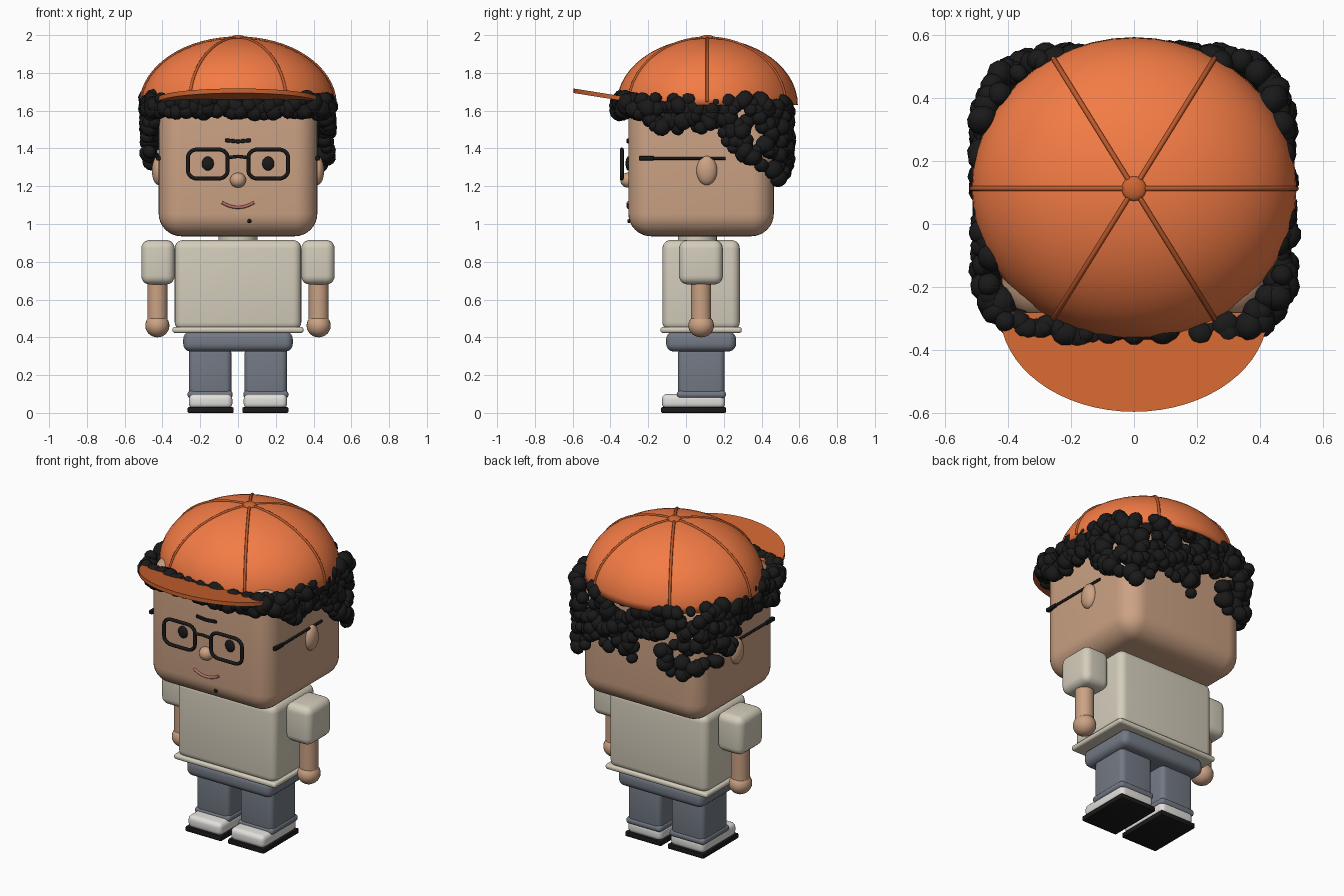
import bpy, bmesh, math, random
from mathutils import Matrix, Vector

if "Cube" in bpy.data.objects:
    bpy.data.objects.remove(bpy.data.objects["Cube"])

random.seed(7)


def material(name, r, g, b):
    m = bpy.data.materials.new(name)
    m.diffuse_color = (r, g, b, 1)
    m.use_nodes = True
    m.node_tree.nodes["Principled BSDF"].inputs["Base Color"].default_value = m.diffuse_color
    return m


SKIN = material("skin", 0.60, 0.36, 0.23)
ORANGE = material("cap_orange", 0.90, 0.20, 0.06)
DARK_ORANGE = material("cap_trim", 0.50, 0.10, 0.025)
BRIM = material("brim_orange", 0.62, 0.13, 0.03)
BLACK = material("black", 0.01, 0.01, 0.01)
CREAM = material("shirt_cream", 0.66, 0.61, 0.50)
DENIM = material("denim", 0.17, 0.19, 0.23)
WHITE = material("shoe_white", 0.75, 0.74, 0.71)
LIP = material("lip", 0.50, 0.17, 0.15)


def finish(name, bm, mat, angle=40):
    me = bpy.data.meshes.new(name)
    bmesh.ops.recalc_face_normals(bm, faces=bm.faces)
    bm.to_mesh(me)
    bm.free()
    ob = bpy.data.objects.new(name, me)
    bpy.context.collection.objects.link(ob)
    me.materials.append(mat)
    bpy.ops.object.select_all(action='DESELECT')
    ob.select_set(True)
    bpy.context.view_layer.objects.active = ob
    bpy.ops.object.shade_smooth_by_angle(angle=math.radians(angle))
    return ob


def box(name, x, y, z, r, mat, segs=5, tilt=0):
    """Rounded box given as (min, max) on each axis."""
    bm = bmesh.new()
    bmesh.ops.create_cube(bm, size=1)
    bmesh.ops.scale(bm, verts=bm.verts, vec=(x[1] - x[0], y[1] - y[0], z[1] - z[0]))
    bmesh.ops.bevel(bm, geom=bm.edges[:], offset=r, segments=segs, profile=0.5, affect='EDGES')
    c = Vector((sum(x) / 2, sum(y) / 2, sum(z) / 2))
    bmesh.ops.transform(bm, verts=bm.verts,
                        matrix=Matrix.Translation(c) @ Matrix.Rotation(tilt, 4, 'Y'))
    return finish(name, bm, mat)


def ball(name, c, s, mat):
    bm = bmesh.new()
    bmesh.ops.create_uvsphere(bm, u_segments=24, v_segments=14, radius=1,
                              matrix=Matrix.Translation(c) @ Matrix.Diagonal((*s, 1)))
    return finish(name, bm, mat)


def cylinder(name, c, r, h, mat):
    bm = bmesh.new()
    bmesh.ops.create_cone(bm, cap_ends=True, segments=32, radius1=r, radius2=r, depth=h,
                          matrix=Matrix.Translation(c))
    return finish(name, bm, mat)


def tube(name, pts, r, mat, closed=False):
    cu = bpy.data.curves.new(name, 'CURVE')
    cu.dimensions = '3D'
    cu.bevel_depth, cu.bevel_resolution, cu.use_fill_caps = r, 2, True
    sp = cu.splines.new('POLY')
    sp.points.add(len(pts) - 1)
    for p, co in zip(sp.points, pts):
        p.co = (*co, 1)
    sp.use_cyclic_u = closed
    cu.materials.append(mat)
    ob = bpy.data.objects.new(name, cu)
    bpy.context.collection.objects.link(ob)
    bpy.ops.object.select_all(action='DESELECT')
    ob.select_set(True)
    bpy.context.view_layer.objects.active = ob
    bpy.ops.object.convert(target='MESH')
    bpy.ops.object.shade_smooth_by_angle(angle=math.radians(50))


def span(s, a, b):
    return tuple(sorted((s * a, s * b)))


# Head, neck and face
box("head", (-.42, .42), (-.305, .465), (.935, 1.71), .12, SKIN, 8)
cylinder("neck", (0, .06, .93), .09, .1, SKIN)
cylinder("collar", (0, .06, .915), .103, .04, CREAM)
ball("nose", (0, -.308, 1.232), (.042, .04, .04), SKIN)
tube("mouth", [(.085 * t, -.306, 1.088 + .026 * t * t) for t in [i / 6 - 1 for i in range(13)]],
     .008, LIP)
ball("chin_mole", (.06, -.302, 1.015), (.011, .009, .011), BLACK)

# Body
box("torso", (-.335, .335), (-.125, .285), (.435, .915), .045, CREAM)
box("shirt_hem", (-.347, .347), (-.135, .295), (.423, .455), .014, CREAM)
box("trouser_hips", (-.29, .29), (-.105, .265), (.325, .43), .04, DENIM)

# Mirrored parts
for s, side in ((-1, "left"), (1, "right")):
    ball(side + "_ear", (s * .42, .11, 1.283), (.036, .055, .077), SKIN)
    ball(side + "_eye", (s * .16, -.306, 1.32), (.032, .014, .037), BLACK)
    box(side + "_brow", span(s, -.005, .07), (-.315, -.295), (1.43, 1.45), .006, BLACK, 2, -s * .1)
    box(side + "_sleeve", span(s, .335, .512), (-.037, .195), (.68, .915), .045, CREAM)
    cylinder(side + "_forearm", (s * .427, .08, .58), .053, .26, SKIN)
    ball(side + "_hand", (s * .427, .08, .462), (.064, .068, .062), SKIN)
    box(side + "_leg", span(s, .035, .26), (-.042, .205), (.085, .345), .03, DENIM)
    box(side + "_cuff", span(s, .028, .267), (-.048, .211), (.078, .118), .018, DENIM)
    box(side + "_shoe", span(s, .03, .26), (-.127, .207), (.022, .1), .028, WHITE)
    box(side + "_sole", span(s, .023, .267), (-.132, .212), (0, .03), .006, BLACK, 2)
    # Glasses rim with rounded corners, and the temple arm
    rim = []
    for q, (cx, cz) in enumerate(((.215, 1.353), (.105, 1.353), (.105, 1.282), (.215, 1.282))):
        for k in range(6):
            a = (q + k / 5) * math.pi / 2
            rim.append((s * cx + .05 * math.cos(a) if s > 0 else -(cx + .05 * math.cos(a)),
                        -.34, cz + .042 * math.sin(a)))
    tube(side + "_glasses_rim", rim, .0105, BLACK, True)
    tube(side + "_glasses_arm", [(s * .423, -.25, 1.348), (s * .423, .21, 1.348)], .008, BLACK)
    box(side + "_glasses_hinge", span(s, .41, .433), (-.25, -.17), (1.337, 1.359), .004, BLACK, 2)
tube("glasses_bridge", [(-.05, -.34, 1.352), (0, -.342, 1.358), (.05, -.34, 1.352)], .009, BLACK)

# Cap dome: open half ellipsoid with thickness
CY, RX, RY, ZB, H = .112, .515, .48, 1.63, .355


def dome(a, t):
    return (RX * math.cos(a) * math.cos(t), CY + RY * math.sin(a) * math.cos(t), ZB + H * math.sin(t))


bm = bmesh.new()
N, M = 48, 14
rings = [[bm.verts.new(dome(2 * math.pi * i / N, j / M * math.pi / 2)) for i in range(N)]
         for j in range(M)]
top = bm.verts.new((0, CY, ZB + H))
for i in range(N):
    k = (i + 1) % N
    for lo, hi in zip(rings, rings[1:]):
        bm.faces.new((lo[i], lo[k], hi[k], hi[i]))
    bm.faces.new((rings[-1][i], rings[-1][k], top))
cap = finish("cap_dome", bm, ORANGE)
mod = cap.modifiers.new("thickness", 'SOLIDIFY')
mod.thickness, mod.offset = .015, -1

# Cap seams and button
for i in range(6):
    tube("cap_seam_%d" % (i + 1), [dome(i * math.pi / 3, (.03 + j / 16 * .97) * math.pi / 2)
                                   for j in range(17)], .008, DARK_ORANGE)
ball("cap_button", (0, CY, 1.984), (.039, .039, .017), BRIM)

# Brim: half-ellipse plate rising towards the front
bm = bmesh.new()
edge = [(.425 * math.cos(a), -.28 - .315 * math.sin(a)) for a in
        [math.pi * i / 32 for i in range(33)]]
f = bm.faces.new([bm.verts.new((x, y, 1.643 + (-.28 - y) * .16)) for x, y in edge])
ext = bmesh.ops.extrude_face_region(bm, geom=[f])
bmesh.ops.translate(bm, vec=(0, 0, .024),
                    verts=[v for v in ext['geom'] if isinstance(v, bmesh.types.BMVert)])
finish("cap_brim", bm, BRIM)


# Curly hair: many small blobs around the head under the cap
def hair_bottom(x, y):
    if y > .46:
        return 1.46 if abs(x + .1) < .09 else 1.26 + .05 * math.sin(9 * x)
    if y > .2:
        return 1.38 - .35 * (y - .2)
    return 1.51 if y > -.22 else 1.59


bm = bmesh.new()
count = 620
for i in range(count):
    a = 2 * math.pi * (i + random.random()) / count
    c, s = math.cos(a), math.sin(a)
    p = ((abs(c) / .47) ** 5 + (abs(s) / .435) ** 5) ** -.2 * random.uniform(.96, 1.03)
    x, y = c * p, .09 + s * p
    z = random.uniform(hair_bottom(x, y), 1.665)
    r = random.uniform(.032, .052)
    m = (Matrix.Translation((x, y, z)) @ Matrix.Rotation(random.uniform(0, 6), 4, (c, s, .5))
         @ Matrix.Diagonal((r, r * random.uniform(.8, 1.1), r * random.uniform(.8, 1.1), 1)))
    bmesh.ops.create_icosphere(bm, subdivisions=2, radius=1, matrix=m)
finish("curly_hair", bm, BLACK)
